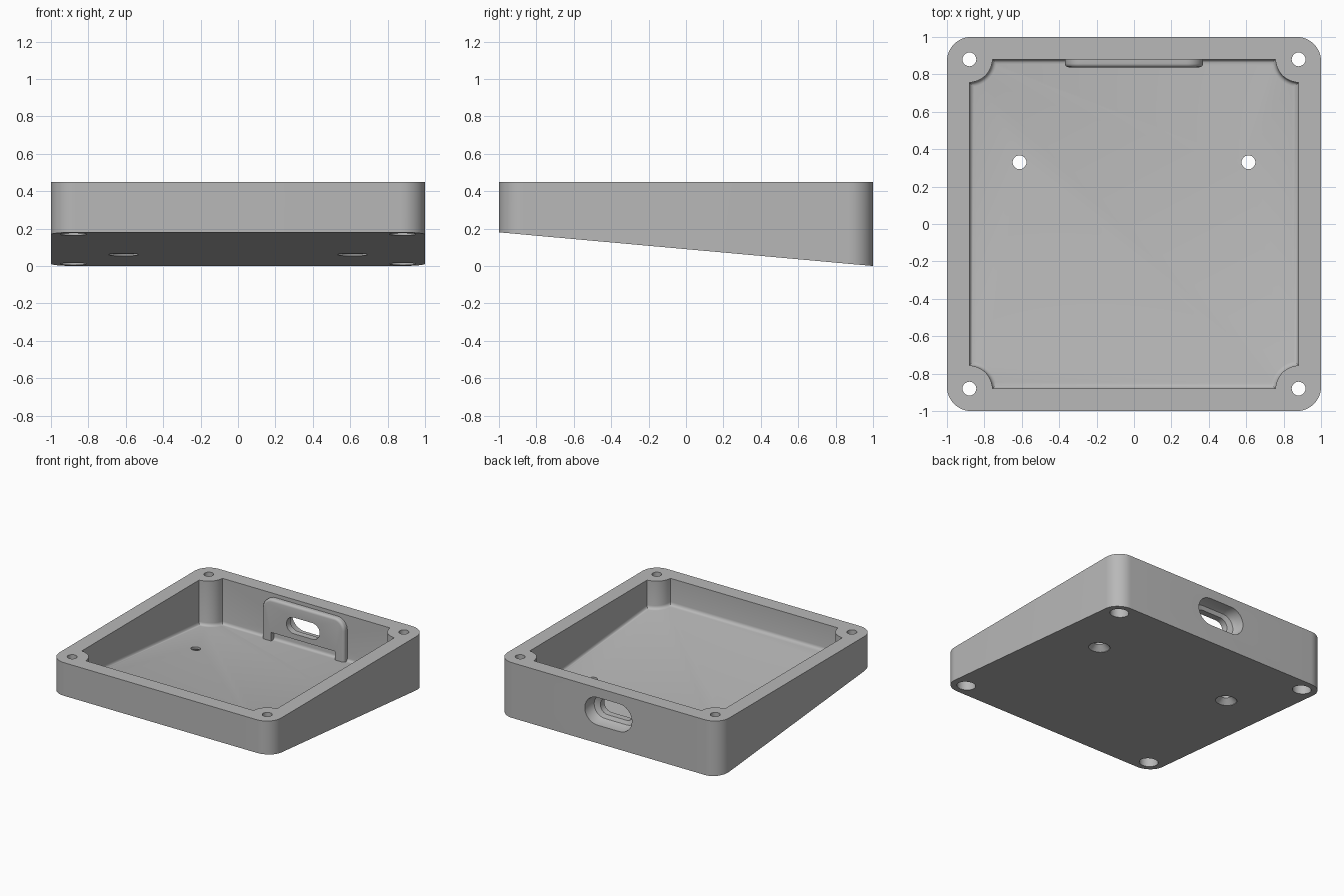
import bpy, bmesh
from math import sin, cos, pi, radians

if "Cube" in bpy.data.objects:
    bpy.data.objects.remove(bpy.data.objects["Cube"], do_unlink=True)

TOP, FLOOR, WALL = 0.45, 0.065, 0.88

grey = bpy.data.materials.new("light grey plastic")
grey.use_nodes = True
colour = (0.48, 0.48, 0.48, 1)
grey.diffuse_color = colour
grey.node_tree.nodes["Principled BSDF"].inputs["Base Color"].default_value = colour


def underside(y):
    """Height of the sloping underside."""
    return 0.0925 - 0.0875 * y - 0.005 * (y + 1) / 2


def arc(cx, cy, rx, ry, start, end, steps):
    angles = [radians(start + (end - start) * i / steps) for i in range(steps + 1)]
    return [(cx + rx * cos(a), cy + ry * sin(a)) for a in angles]


def four_corners(corner):
    """Turn one corner outline around the centre in quarter turns."""
    points = []
    for _ in range(4):
        points += corner
        corner = [(-y, x) for x, y in corner]
    return points


def loft(name, rings, bevel=None, width=0.0):
    """Closed solid through matching rings, with chosen edges rounded."""
    bm = bmesh.new()
    loops = [[bm.verts.new(p) for p in ring] for ring in rings]
    for low, high in zip(loops, loops[1:]):
        for i in range(len(low)):
            bm.faces.new((low[i - 1], low[i], high[i], high[i - 1]))
    bm.faces.new(loops[0])
    bm.faces.new(loops[-1])
    bmesh.ops.recalc_face_normals(bm, faces=bm.faces)
    if bevel:
        first = set(loops[0])
        edges = [e for e in bm.edges if set(e.verts) <= first and bevel(e)]
        bmesh.ops.bevel(bm, geom=edges, offset=width, segments=4,
                        profile=0.5, affect="EDGES")
    mesh = bpy.data.meshes.new(name)
    bm.to_mesh(mesh)
    bm.free()
    mesh.materials.append(grey)
    obj = bpy.data.objects.new(name, mesh)
    bpy.context.collection.objects.link(obj)
    return obj


def activate(obj):
    bpy.ops.object.select_all(action="DESELECT")
    obj.select_set(True)
    bpy.context.view_layer.objects.active = obj


def cut(obj, cutter):
    mod = obj.modifiers.new("cut", "BOOLEAN")
    mod.operation, mod.solver, mod.object = "DIFFERENCE", "EXACT", cutter
    activate(obj)
    bpy.ops.object.modifier_apply(modifier=mod.name)


def remove(obj):
    bpy.data.objects.remove(obj, do_unlink=True)


# Wedge-shaped case with rounded corners
outline = four_corners(arc(0.87, 0.87, 0.13, 0.13, 0, 90, 12))
case = loft("tray_case", [[(x, y, underside(y)) for x, y in outline],
                          [(x, y, TOP) for x, y in outline]])

# Cavity leaving round screw posts in the corners, rounded along the floor
corner = [(WALL, 0.755)] + arc(WALL, WALL, 0.122, 0.122, 256, 194, 10) + [(0.755, WALL)]
outline = four_corners(corner)
cavity = loft("cavity_cutter",
              [[(x, y, underside(y) + FLOOR) for x, y in outline],
               [(x, y, TOP + 0.1) for x, y in outline]],
              bevel=lambda e: True, width=0.025)
cut(case, cavity)
remove(cavity)


def screw_hole(x, y, profile):
    """Stepped hole; profile holds radius and height above the underside."""
    rings = [[(px, py, underside(y) + h) for px, py in arc(x, y, r, r, 0, 345, 23)]
             for r, h in profile]
    cutter = loft("hole_cutter", rings)
    cut(case, cutter)
    remove(cutter)


# Counterbored corner holes and countersunk floor holes
for side in (-1, 1):
    for y in (-0.88, 0.88):
        screw_hole(side * 0.88, y, [(0.07, -0.1), (0.07, 0.1), (0.037, 0.1), (0.037, 0.6)])
    screw_hole(side * 0.612, 0.33, [(0.08, -0.1), (0.08, 0.005), (0.037, 0.045), (0.037, 0.3)])

# Bracket on the inner back wall, standing on two feet
half = [(0.29, 0.04), (0.37, 0.04)] + arc(0.28, 0.33, 0.09, 0.09, 0, 90, 8)
shape = [(0.29, 0.15)] + half + [(-x, z) for x, z in reversed(half)] + [(-0.29, 0.15)]


def outer_edge(edge):
    return all(abs(v.co.x) > 0.3 or v.co.z > 0.2 for v in edge.verts)


bracket = loft("port_bracket", [[(x, 0.838, z) for x, z in shape],
                                [(x, 0.89, z) for x, z in shape]],
               bevel=outer_edge, width=0.02)


def slot_ring(y, half_width, r):
    """Upright slot outline with round ends."""
    flat = half_width - r
    points = arc(flat, 0.26, r, r, -90, 90, 12) + arc(-flat, 0.26, r, r, 90, 270, 12)
    return [(x, y, z) for x, z in points]


# Cable opening that narrows towards the inside
slot = loft("port_cutter", [slot_ring(1.05, 0.215, 0.115), slot_ring(0.94, 0.21, 0.11),
                            slot_ring(0.905, 0.195, 0.095), slot_ring(0.89, 0.15, 0.066),
                            slot_ring(0.78, 0.15, 0.066)])
for part in (case, bracket):
    cut(part, slot)
remove(slot)

for part in (case, bracket):
    activate(part)
    bpy.ops.object.shade_smooth_by_angle(angle=pi / 6)
